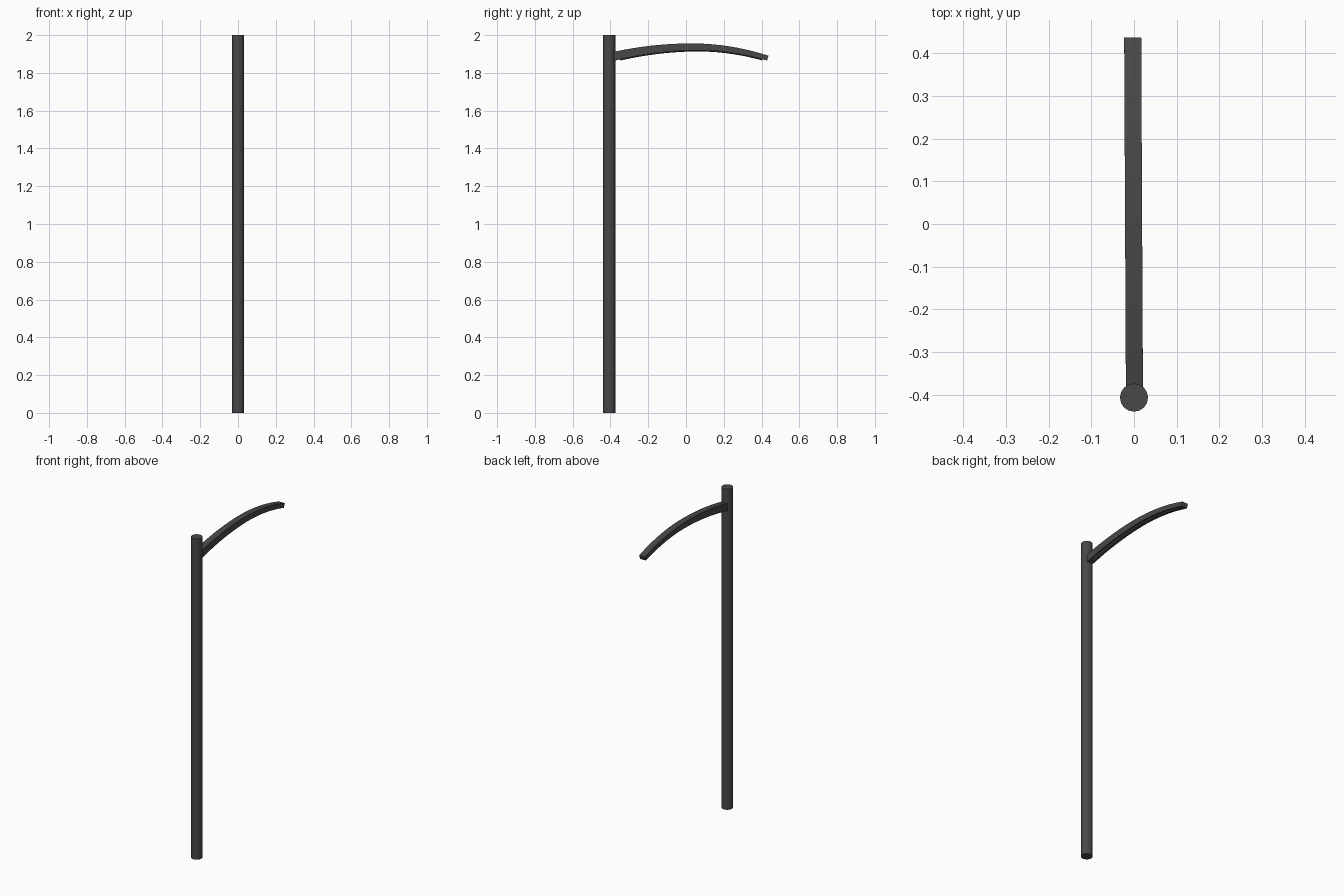
import bpy, bmesh, math

if "Cube" in bpy.data.objects:
    bpy.data.objects.remove(bpy.data.objects["Cube"])

def material(name, c):
    m = bpy.data.materials.new(name)
    m.diffuse_color = (*c, 1)
    m.use_nodes = True
    m.node_tree.nodes["Principled BSDF"].inputs["Base Color"].default_value = m.diffuse_color
    return m

dark = material("dark_metal", (0.065, 0.065, 0.065))

# Arched centre line: position along y gives top height and lean in x
Y0, Y1 = -0.40, 0.437
def arch(t):
    y = Y0 + (Y1 - Y0) * t
    k = (y - 0.03) / 0.41
    z = 1.956 - (0.066 if k > 0 else 0.044) * k * k
    return 0.001 - 0.004 * t, y, z

def sweep(name, section, t0, t1, steps=20):
    """Sweep section(t) -> [(x, depth below top)] along the arch."""
    bm = bmesh.new()
    rings = []
    for i in range(steps + 1):
        t = t0 + (t1 - t0) * i / steps
        cx, y, z = arch(t)
        a, b = arch(t - 0.01), arch(t + 0.01)
        ang = math.atan2(b[2] - a[2], b[1] - a[1])
        rings.append([bm.verts.new((cx + x, y + d * math.sin(ang), z - d * math.cos(ang)))
                      for x, d in section(t)])
    n = len(rings[0])
    for r, s in zip(rings, rings[1:]):
        for j in range(n):
            bm.faces.new((r[j], r[(j + 1) % n], s[(j + 1) % n], s[j]))
    bm.faces.new(rings[0])
    bm.faces.new(rings[-1])
    bmesh.ops.recalc_face_normals(bm, faces=bm.faces)
    me = bpy.data.meshes.new(name)
    bm.to_mesh(me)
    bm.free()
    ob = bpy.data.objects.new(name, me)
    bpy.context.collection.objects.link(ob)
    finish(ob)

def finish(ob):
    ob.data.materials.append(dark)
    bpy.ops.object.select_all(action='DESELECT')
    ob.select_set(True)
    bpy.context.view_layer.objects.active = ob
    bpy.ops.object.shade_smooth_by_angle(angle=math.radians(35))

# Upright pole
bpy.ops.mesh.primitive_cylinder_add(vertices=16, radius=0.033, depth=2, location=(0, -0.407, 1))
pole = bpy.context.object
pole.name = "pole"
finish(pole)

# Tapering rectangular arm
def arm_section(t):
    h = 0.047 - 0.020 * t
    return [(-0.02, 0), (0.02, 0), (0.02, h), (-0.02, h)]
sweep("arm", arm_section, 0, 1)

# Half-round lamp strip under the arm
def strip_section(t):
    h = 0.045 - 0.020 * t
    return [(0.012 * math.cos(math.pi * i / 8), h + 0.008 * math.sin(math.pi * i / 8))
            for i in range(9)]
sweep("lamp_strip", strip_section, 0.05, 0.97)
